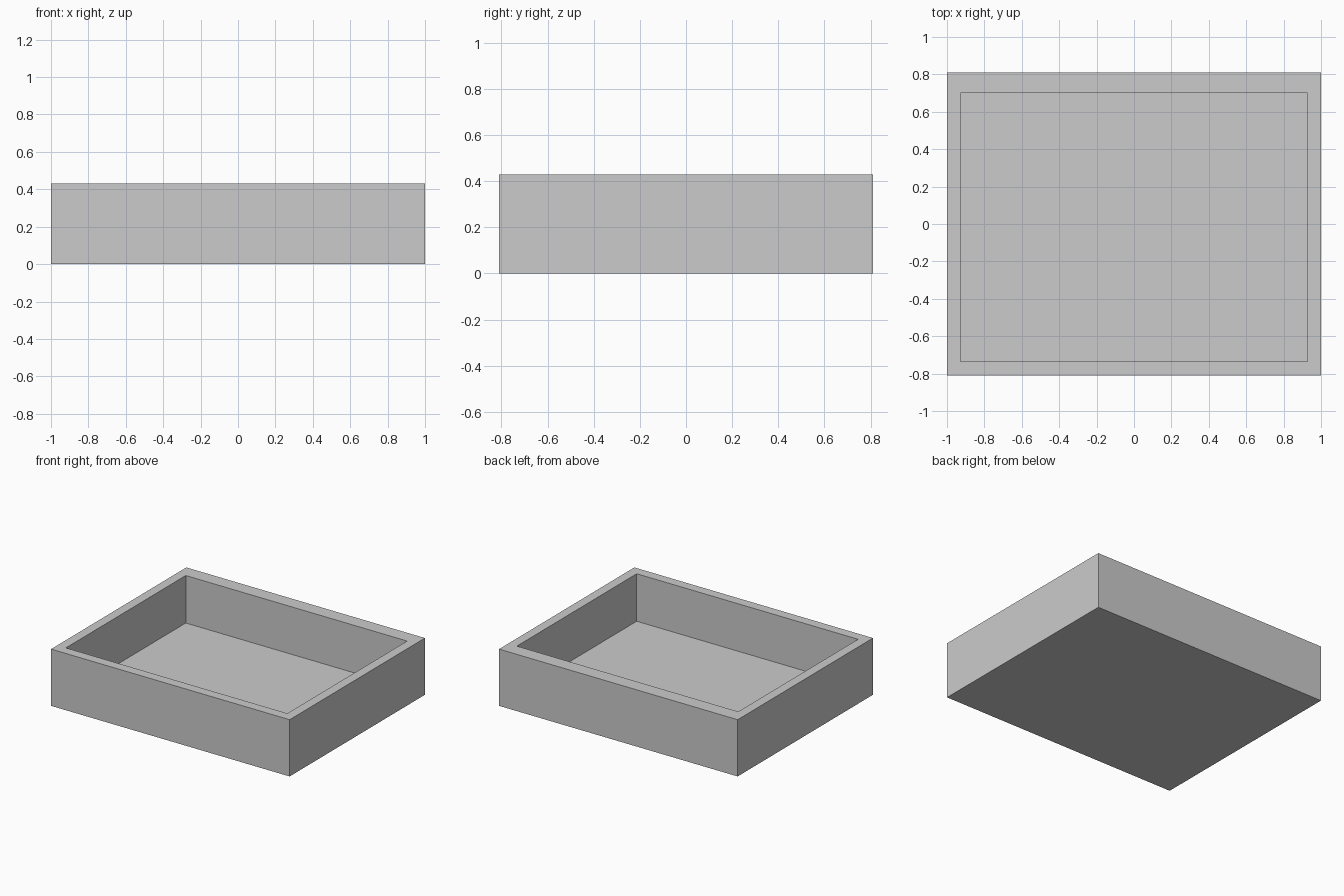
import bpy, bmesh

if "Cube" in bpy.data.objects:
    bpy.data.objects.remove(bpy.data.objects["Cube"])

W, D, H = 1.0, 0.81, 0.43            # half width, half depth, height
IN_X, IN_FRONT, IN_BACK = 0.928, -0.735, 0.70
FLOOR = 0.07


def ring(bm, x0, x1, y0, y1, z):
    """Rectangular loop of four vertices at height z."""
    return [bm.verts.new((x, y, z)) for x, y in
            ((x0, y0), (x1, y0), (x1, y1), (x0, y1))]


# Open tray: outer walls, flat rim (thicker at the back), inner walls, floor
bm = bmesh.new()
loops = [
    ring(bm, -W, W, -D, D, 0),
    ring(bm, -W, W, -D, D, H),
    ring(bm, -IN_X, IN_X, IN_FRONT, IN_BACK, H),
    ring(bm, -IN_X, IN_X, IN_FRONT, IN_BACK, FLOOR),
]
for a, b in zip(loops, loops[1:]):
    for i in range(4):
        j = (i + 1) % 4
        bm.faces.new((a[i], a[j], b[j], b[i]))
bm.faces.new(loops[0][::-1])
bm.faces.new(loops[-1])
bmesh.ops.recalc_face_normals(bm, faces=bm.faces)

mesh = bpy.data.meshes.new("open_tray")
bm.to_mesh(mesh)
bm.free()
bpy.context.collection.objects.link(bpy.data.objects.new("open_tray", mesh))
